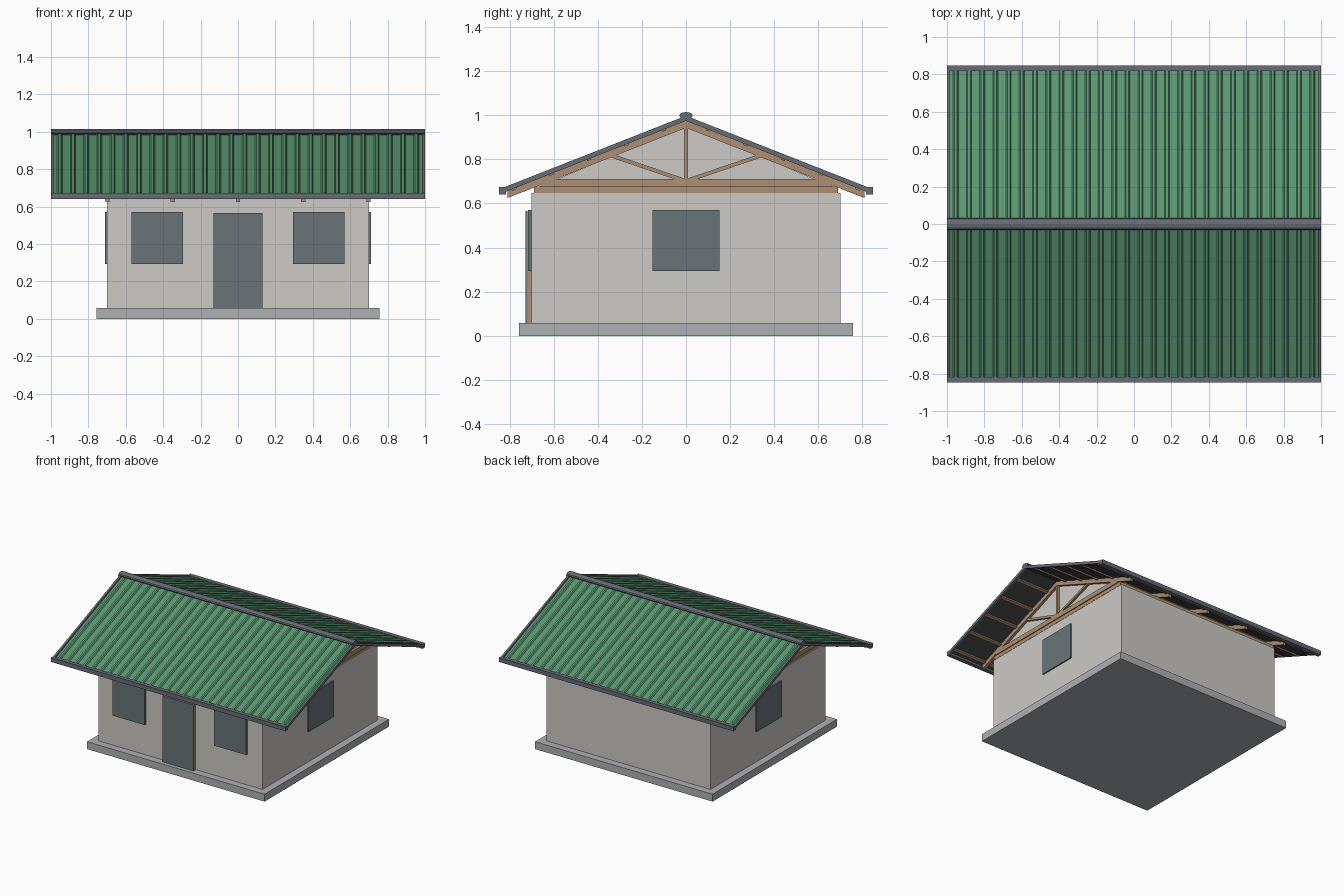
import bpy, bmesh, math
from mathutils import Vector

cube = bpy.data.objects.get("Cube")
if cube:
    bpy.data.objects.remove(cube, do_unlink=True)

PITCH = 0.393  # roof fall per unit of y


def material(name, rgb):
    lin = [(c / 255 / 12.92) if c <= 10 else ((c / 255 + 0.055) / 1.055) ** 2.4 for c in rgb]
    m = bpy.data.materials.new(name)
    m.use_nodes = True
    m.diffuse_color = (*lin, 1)
    bsdf = next(n for n in m.node_tree.nodes if n.type == 'BSDF_PRINCIPLED')
    bsdf.inputs["Base Color"].default_value = (*lin, 1)
    return m


WALL = material("wall plaster", (204, 202, 197))
SLAB = material("concrete", (174, 177, 178))
WOOD = material("timber", (172, 143, 115))
PANE = material("blue grey panel", (106, 116, 120))
TRIM = material("grey metal trim", (104, 109, 117))
GREEN = material("green roof metal", (90, 150, 114))
UNDER = material("dark underlay", (72, 72, 76))


def finish(name, bm, mat):
    bmesh.ops.recalc_face_normals(bm, faces=bm.faces)
    mesh = bpy.data.meshes.new(name)
    bm.to_mesh(mesh)
    bm.free()
    mesh.materials.append(mat)
    ob = bpy.data.objects.new(name, mesh)
    bpy.context.collection.objects.link(ob)
    return ob


def prism(name, pts, x0, x1, mat):
    """Extrude a (y, z) outline from x0 to x1."""
    bm = bmesh.new()
    face = bm.faces.new([bm.verts.new((x0, y, z)) for y, z in pts])
    ext = bmesh.ops.extrude_face_region(bm, geom=[face])
    verts = [g for g in ext["geom"] if isinstance(g, bmesh.types.BMVert)]
    bmesh.ops.translate(bm, vec=(x1 - x0, 0, 0), verts=verts)
    return finish(name, bm, mat)


def box(name, x, y, z, mat):
    return prism(name, [(y[0], z[0]), (y[1], z[0]), (y[1], z[1]), (y[0], z[1])], *x, mat)


def slope_strip(name, y0, y1, low, high, x0, x1, mat):
    """Strip following the roof slope on one side."""
    z = lambda c, y: c - PITCH * abs(y)
    return prism(name, [(y0, z(low, y0)), (y1, z(low, y1)),
                        (y1, z(high, y1)), (y0, z(high, y0))], x0, x1, mat)


def bar(name, a, b, width, x0, x1, mat):
    a, b = Vector(a), Vector(b)
    d = (b - a).normalized() * width / 2
    n = Vector((-d.y, d.x))
    return prism(name, [a + n, b + n, b - n, a - n], x0, x1, mat)


# Base, walls and wall plate
box("floor_slab", (-0.757, 0.757), (-0.757, 0.757), (0, 0.057), SLAB)
box("walls", (-0.7, 0.7), (-0.7, 0.7), (0.057, 0.648), WALL)
box("wall_plate", (-0.702, 0.702), (-0.69, 0.69), (0.648, 0.676), WOOD)

# Door and windows
box("door_frame", (-0.13, 0.13), (-0.722, -0.7), (0.057, 0.563), WOOD)
box("door_panel", (-0.132, 0.132), (-0.728, -0.722), (0.057, 0.566), PANE)
for side, s in (("right", -1), ("left", 1)):
    xs = sorted((s * 0.295, s * 0.57))
    box("front_window_" + side, xs, (-0.716, -0.7), (0.293, 0.57), PANE)
    xs = sorted((s * 0.7, s * 0.71))
    box("side_window_" + side, xs, (-0.153, 0.153), (0.293, 0.57), PANE)
    # Gable wall behind the end truss
    xs = sorted((s * 0.66, s * 0.69))
    prism("gable_" + side, [(-0.67, 0.676), (0.67, 0.676), (0, 0.95)], *xs, WALL)

# Roof trusses
for i in range(5):
    x = (i - 2) * 0.349
    x0, x1 = x - 0.011, x + 0.011
    box(f"truss_chord_{i}", (x0, x1), (-0.66, 0.66), (0.676, 0.711), WOOD)
    box(f"truss_post_{i}", (x0 + 0.002, x1 - 0.002), (-0.008, 0.008), (0.7, 0.95), WOOD)
    for s in (-1, 1):
        slope_strip(f"rafter_{i}", 0, s * 0.81, 0.943, 0.977, x0, x1, WOOD)
        bar(f"truss_brace_{i}", (0, 0.702), (s * 0.335, 0.816), 0.017,
            x0 + 0.002, x1 - 0.002, WOOD)


def ribbed_sheet(name, s):
    """Trapezoid-ribbed metal sheet running down one slope."""
    count, half, pan, crest = 28, 0.988, 0.984, 0.995
    step = 2 * half / count
    profile = [(-half, pan)]
    for k in range(count):
        x = -half + k * step
        profile += [(x + step * t, h) for t, h in
                    ((0.3, pan), (0.4, crest), (0.6, crest), (0.7, pan))]
    profile.append((half, pan))
    bm = bmesh.new()
    rows = [[bm.verts.new((x, s * y, c - PITCH * y)) for x, c in profile]
            for y in (0, 0.825)]
    for k in range(len(profile) - 1):
        bm.faces.new((rows[0][k], rows[0][k + 1], rows[1][k + 1], rows[1][k]))
    ob = finish(name, bm, GREEN)
    # Keep the sheet facing upward
    if ob.data.polygons[0].normal.z < 0:
        ob.data.flip_normals()


# Roof covering, purlins, verge trims and gutters
for side, s in (("front", -1), ("back", 1)):
    ribbed_sheet("roof_sheet_" + side, s)
    slope_strip("underlay_" + side, 0, s * 0.825, 0.978, 0.983, -0.988, 0.988, UNDER)
    for k in range(5):
        y = 0.09 + k * 0.17
        slope_strip(f"purlin_{side}_{k}", s * y, s * (y + 0.02), 0.968, 0.979,
                    -0.985, 0.985, WOOD)
    for e in (-1, 1):
        slope_strip("verge_trim_" + side, 0, s * 0.83, 0.975, 0.998,
                    *sorted((e * 0.984, e * 0.999)), TRIM)
    ys = sorted((s * 0.817, s * 0.848))
    box("gutter_" + side, (-1, 1), ys, (0.641, 0.674), TRIM)

# Rounded ridge cap
ring = [(0.031 * math.cos(a), 0.999 + 0.016 * math.sin(a))
        for a in (math.tau * k / 12 for k in range(12))]
prism("ridge_cap", ring, -1, 1, TRIM)
